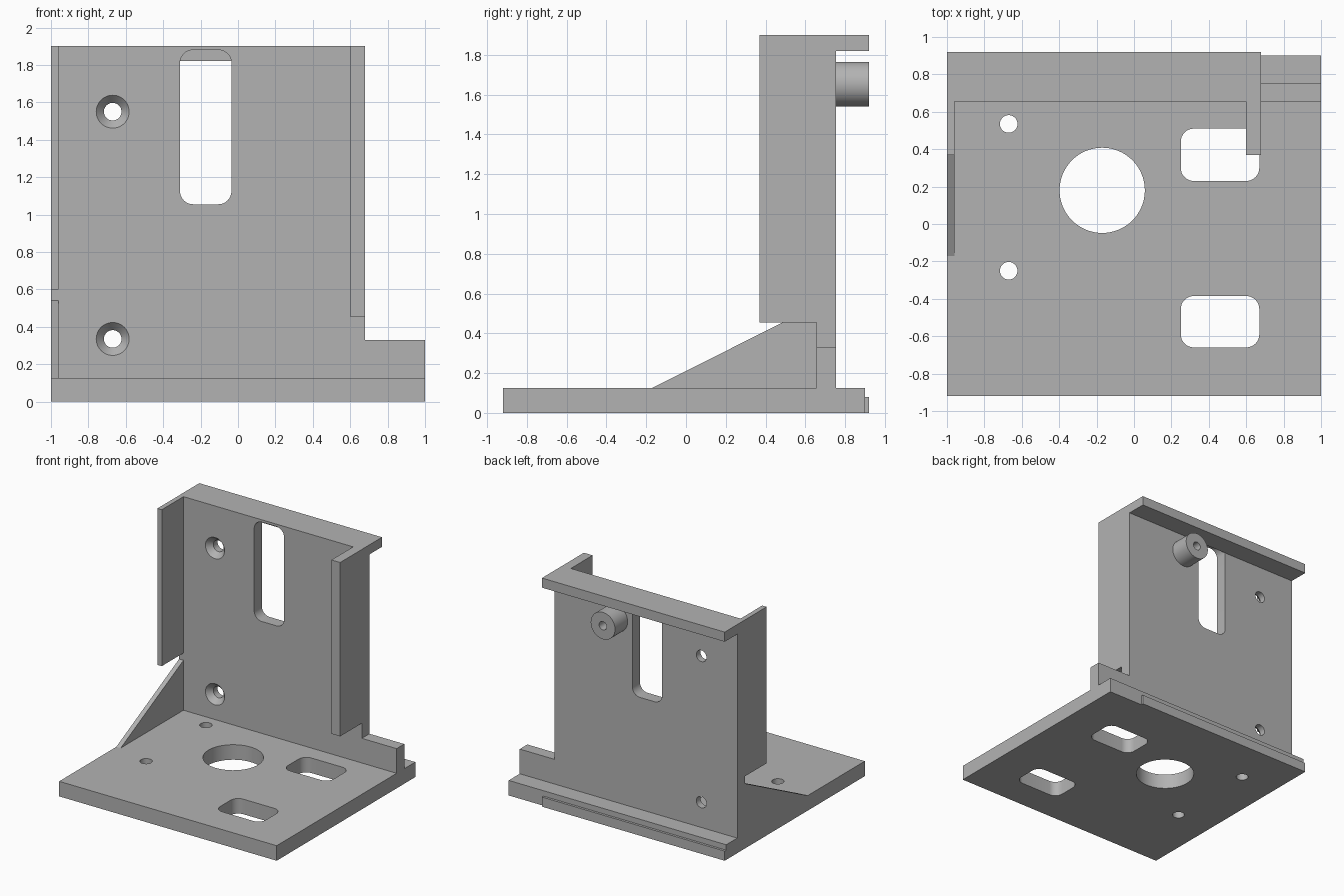
import bpy, bmesh, math
from mathutils import Matrix, Vector

cube = bpy.data.objects.get("Cube")
if cube:
    bpy.data.objects.remove(cube, do_unlink=True)

grey = bpy.data.materials.new("plain grey")
grey.use_nodes = True
GREY = (0.45, 0.45, 0.45, 1)
grey.diffuse_color = GREY
grey.node_tree.nodes["Principled BSDF"].inputs["Base Color"].default_value = GREY

# Axis maps: turn a flat (u, v) profile plus depth w into world space
ALONG = {
    "x": lambda u, v, w: Vector((w, u, v)),
    "y": lambda u, v, w: Vector((u, w, v)),
    "z": lambda u, v, w: Vector((u, v, w)),
}


def loft(name, axis, sections):
    """Skin a stack of (profile, depth) sections and cap both ends."""
    bm = bmesh.new()
    rings = [[bm.verts.new(ALONG[axis](u, v, w)) for u, v in pts]
             for pts, w in sections]
    for a, b in zip(rings, rings[1:]):
        for i in range(len(a)):
            j = (i + 1) % len(a)
            bm.faces.new((a[i], a[j], b[j], b[i]))
    bm.faces.new(rings[0][::-1])
    bm.faces.new(rings[-1])
    bmesh.ops.recalc_face_normals(bm, faces=bm.faces)
    mesh = bpy.data.meshes.new(name)
    bm.to_mesh(mesh)
    bm.free()
    mesh.materials.append(grey)
    obj = bpy.data.objects.new(name, mesh)
    bpy.context.collection.objects.link(obj)
    return obj


def extrude(name, axis, pts, w0, w1):
    return loft(name, axis, [(pts, w0), (pts, w1)])


def rect(u0, u1, v0, v1):
    return [(u0, v0), (u1, v0), (u1, v1), (u0, v1)]


def circle(u, v, r, n=48):
    return [(u + r * math.cos(math.tau * i / n), v + r * math.sin(math.tau * i / n))
            for i in range(n)]


def rounded(u0, u1, v0, v1, r=0.07, n=8):
    corners = [(u1 - r, v1 - r), (u0 + r, v1 - r), (u0 + r, v0 + r), (u1 - r, v0 + r)]
    pts = []
    for k, (cu, cv) in enumerate(corners):
        for i in range(n + 1):
            a = math.pi / 2 * (k + i / n)
            pts.append((cu + r * math.cos(a), cv + r * math.sin(a)))
    return pts


def activate(obj):
    bpy.ops.object.select_all(action="DESELECT")
    obj.select_set(True)
    bpy.context.view_layer.objects.active = obj


def cut(obj, cutters):
    activate(obj)
    for cutter in cutters:
        mod = obj.modifiers.new("cut", "BOOLEAN")
        mod.operation = "DIFFERENCE"
        mod.solver = "EXACT"
        mod.object = cutter
        bpy.ops.object.modifier_apply(modifier=mod.name)
        bpy.data.objects.remove(cutter, do_unlink=True)


def smooth(obj):
    activate(obj)
    bpy.ops.object.shade_smooth_by_angle(angle=math.radians(30))


# Shared levels
BASE_TOP, TOP = 0.125, 1.9
LEFT, RIGHT = -1.0, 0.68
FRONT, BACK, REAR = 0.655, 0.755, 0.92

# Base plate with its openings
base = extrude("base_plate", "z", rect(-1, 1, -0.92, 0.9), 0, BASE_TOP)
openings = [circle(-0.17, 0.18, 0.228, 64),
            circle(-0.67, 0.535, 0.047), circle(-0.67, -0.25, 0.047),
            rounded(0.25, 0.67, 0.23, 0.51), rounded(0.25, 0.67, -0.66, -0.385)]
cut(base, [extrude("cutter", "z", p, -0.1, 0.3) for p in openings])
smooth(base)

# Thin lip along the rear edge of the base
extrude("rear_lip", "z", rect(LEFT, RIGHT, 0.9, REAR), 0, 0.08)

# Upright wall with a low step on one side
wall = extrude("upright_wall", "y",
               [(LEFT, BASE_TOP), (1, BASE_TOP), (1, 0.33), (RIGHT, 0.33),
                (RIGHT, TOP), (LEFT, TOP)], FRONT, BACK)
cutters = [extrude("cutter", "y", rounded(-0.31, -0.035, 1.055, 1.88),
                   FRONT - 0.1, BACK + 0.1)]
# Countersunk screw holes
for z in (0.335, 1.55):
    wide, narrow = circle(-0.67, z, 0.088), circle(-0.67, z, 0.047)
    cutters.append(loft("cutter", "y", [(wide, FRONT - 0.05), (wide, FRONT),
                                        (narrow, FRONT + 0.045), (narrow, BACK + 0.1)]))
cut(wall, cutters)
smooth(wall)

# Flanges around the wall
extrude("top_flange", "z", rect(LEFT, RIGHT, BACK, REAR), 1.82, TOP)
extrude("thick_side_flange", "z", rect(0.6, RIGHT, 0.37, FRONT), 0.455, TOP)
extrude("thin_side_flange", "z", rect(LEFT, -0.96, 0.37, FRONT), 0.6, TOP)

# Triangular brace between base and wall
extrude("side_gusset", "x",
        [(-0.17, BASE_TOP), (FRONT, BASE_TOP), (FRONT, 0.54)], LEFT, -0.96)

# Round boss on the rear with a blind hole
boss = extrude("rear_boss", "y", circle(0.12, 1.653, 0.112), BACK, REAR)
cut(boss, [extrude("cutter", "y", circle(0.12, 1.653, 0.035, 32), BACK + 0.01, REAR + 0.1)])
smooth(boss)
